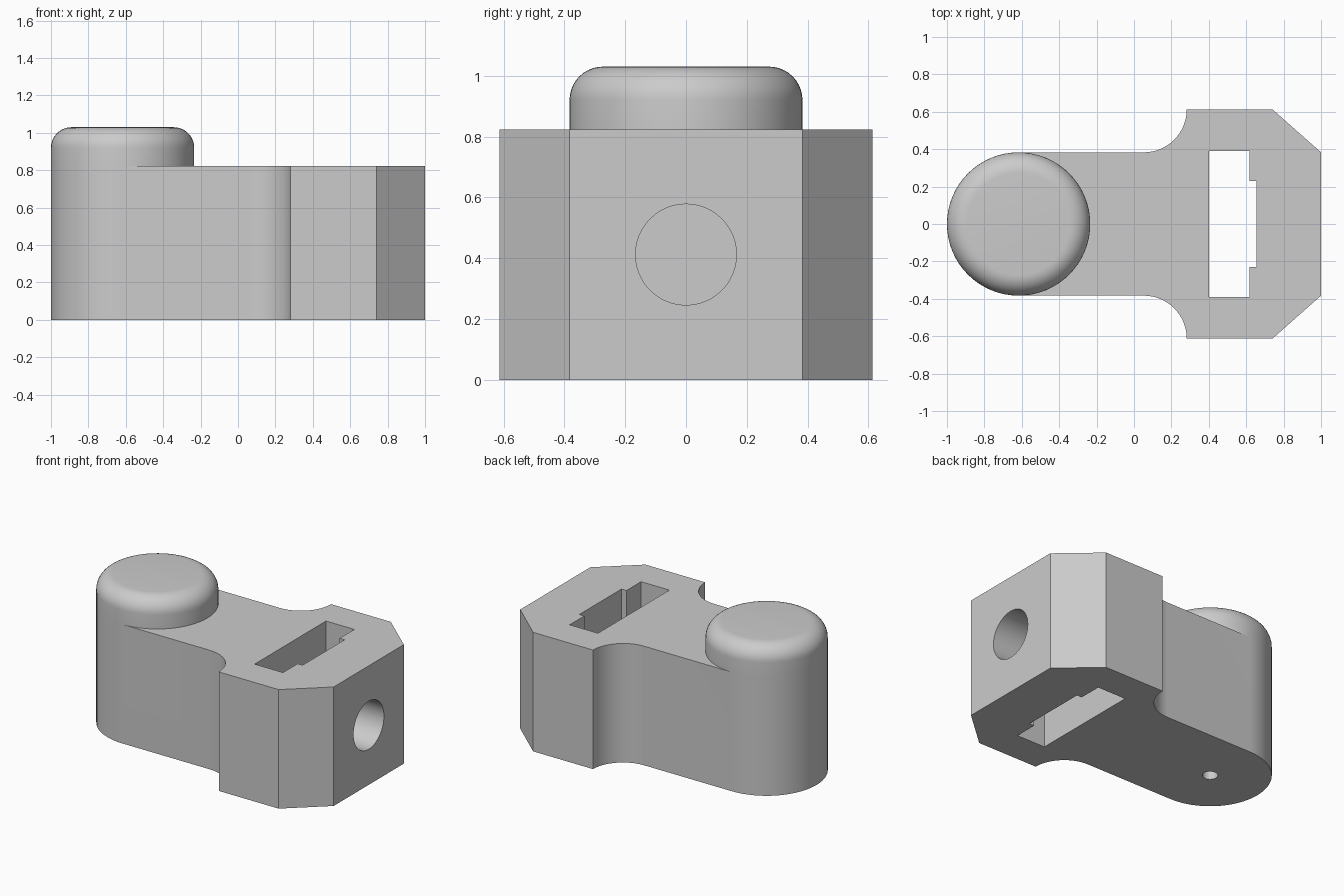
import bpy, bmesh
from math import pi, sin, cos, radians

cube = bpy.data.objects.get("Cube")
if cube:
    bpy.data.objects.remove(cube, do_unlink=True)

HEIGHT, TOP = 0.823, 1.03
POST_X, R = -0.617, 0.383
ROUND = 0.11

grey = bpy.data.materials.new("light grey")
grey.use_nodes = True
colour = (0.6, 0.6, 0.6, 1)
grey.diffuse_color = colour
grey.node_tree.nodes["Principled BSDF"].inputs["Base Color"].default_value = colour


def make_object(name, bm):
    bmesh.ops.recalc_face_normals(bm, faces=bm.faces)
    mesh = bpy.data.meshes.new(name)
    bm.to_mesh(mesh)
    bm.free()
    mesh.materials.append(grey)
    obj = bpy.data.objects.new(name, mesh)
    bpy.context.collection.objects.link(obj)
    return obj


def arc(cx, cy, r, start, end, steps):
    angles = [radians(start + (end - start) * i / steps) for i in range(steps + 1)]
    return [(cx + r * cos(a), cy + r * sin(a)) for a in angles]


def prism(name, outline, z0, z1):
    bm = bmesh.new()
    base = bm.faces.new([bm.verts.new((x, y, z0)) for x, y in outline])
    top = bmesh.ops.extrude_face_region(bm, geom=[base], use_keep_orig=True)
    verts = [g for g in top["geom"] if isinstance(g, bmesh.types.BMVert)]
    bmesh.ops.translate(bm, verts=verts, vec=(0, 0, z1 - z0))
    return make_object(name, bm)


def combine(target, other, operation):
    mod = target.modifiers.new(operation, 'BOOLEAN')
    mod.operation, mod.solver, mod.object = operation, 'EXACT', other
    bpy.context.view_layer.objects.active = target
    bpy.ops.object.modifier_apply(modifier=mod.name)
    bpy.data.objects.remove(other, do_unlink=True)


# Body: round end, straight neck, concave fillets and chamfered head
side = arc(0.052, 0.613, 0.23, -90, 0, 16) + [(0.74, 0.613), (1, R)]
outline = arc(POST_X, 0, R, 270, 90, 32) + side
outline += [(x, -y) for x, y in reversed(side)]
body = prism("bracket_body", outline, 0, HEIGHT)

# Post cap with a rounded rim, continuing the round end
bm = bmesh.new()
rings = [(R, HEIGHT)] + arc(R - ROUND, TOP - ROUND, ROUND, 0, 90, 10)
loops = [[bm.verts.new((x, y, z)) for x, y in arc(POST_X, 0, r, 0, 360, 64)[:-1]]
         for r, z in rings]
for low, high in zip(loops, loops[1:]):
    for i in range(64):
        j = (i + 1) % 64
        bm.faces.new((low[i], low[j], high[j], high[i]))
bm.faces.new(loops[0])
bm.faces.new(loops[-1])
combine(body, make_object("post_cap", bm), 'UNION')

# Stepped slot through the head
half = [(0.40, 0.39), (0.617, 0.39), (0.617, 0.23), (0.655, 0.23)]
slot = half + [(x, -y) for x, y in reversed(half)]
combine(body, prism("slot_cutter", slot, -0.1, HEIGHT + 0.1), 'DIFFERENCE')

# Round bore from the head's end face into the slot
bore = prism("bore_cutter", arc(0, 0, 0.166, 0, 360, 48)[:-1], 0.55, 1.1)
bore.rotation_euler.y = pi / 2
bore.location.z = 0.412
bpy.context.view_layer.update()
combine(body, bore, 'DIFFERENCE')

# Small blind hole under the post
pin = prism("pin_cutter", arc(POST_X, 0, 0.048, 0, 360, 32)[:-1], -0.1, 0.5)
combine(body, pin, 'DIFFERENCE')

# Smooth curves, crisp edges
bpy.ops.object.select_all(action='DESELECT')
body.select_set(True)
bpy.context.view_layer.objects.active = body
bpy.ops.object.shade_smooth_by_angle(angle=radians(30))
